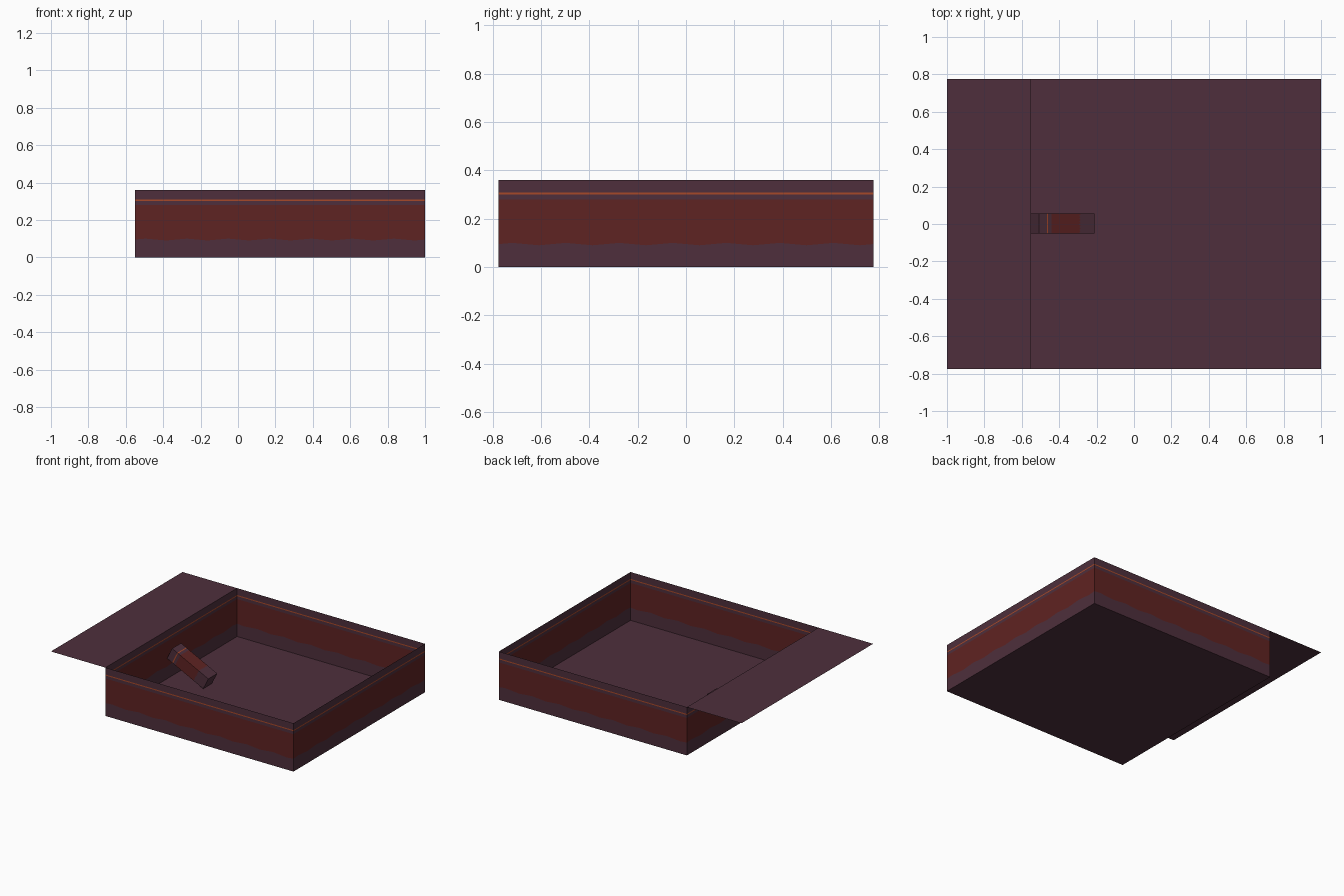
import bpy, math
from mathutils import Vector as V

if "Cube" in bpy.data.objects:
    bpy.data.objects.remove(bpy.data.objects["Cube"])


def colour(name, rgb):
    m = bpy.data.materials.new(name)
    lin = [((c / 255 + 0.055) / 1.055) ** 2.4 for c in rgb]
    m.diffuse_color = (*lin, 1)
    m.use_nodes = True
    m.node_tree.nodes["Principled BSDF"].inputs["Base Color"].default_value = m.diffuse_color
    return m


MATS = [colour("dark plum", (78, 47, 60)),
        colour("deep red", (95, 35, 34)),
        colour("orange trim", (168, 72, 40))]
# Band limits as fractions of panel height, and the colour of each band
LEVELS = [0, 0.265, 0.775, 0.836, 0.858, 1]
BANDS = [0, 1, 0, 2, 0]


def make(name, verts, faces, mats):
    me = bpy.data.meshes.new(name)
    me.from_pydata(verts, [], faces)
    for m in MATS:
        me.materials.append(m)
    for p, i in zip(me.polygons, mats):
        p.material_index = i
    ob = bpy.data.objects.new(name, me)
    bpy.context.collection.objects.link(ob)
    return ob


def banded_panel(name, o, u, v, cols=28):
    """Flat panel from corner o, with bands along v and a wavy lower red edge."""
    o, u, v = V(o), V(u), V(v)
    verts, faces, mats = [], [], []
    for j, t in enumerate(LEVELS):
        for i in range(cols + 1):
            s = i / cols
            wave = 0.014 * math.sin(s * 14 * math.pi) if j == 1 else 0
            verts.append(o + u * s + v * (t + wave))
    n = cols + 1
    for j, b in enumerate(BANDS):
        for i in range(cols):
            a = j * n + i
            faces.append((a, a + 1, a + 1 + n, a + n))
            mats.append(b)
    return make(name, verts, faces, mats)


def plain_panel(name, o, u, v):
    o, u, v = V(o), V(u), V(v)
    return make(name, [o, o + u, o + u + v, o + v], [(0, 1, 2, 3)], [0])


X0, X1, Y, H = -0.55, 1.0, 0.775, 0.36
L, W = X1 - X0, 2 * Y

# Open tray: floor and four thin walls
plain_panel("tray_floor", (X0, -Y, 0), (L, 0, 0), (0, W, 0))
banded_panel("front_wall", (X0, -Y, 0), (L, 0, 0), (0, 0, H))
banded_panel("right_wall", (X1, -Y, 0), (0, W, 0), (0, 0, H))
banded_panel("back_wall", (X1, Y, 0), (-L, 0, 0), (0, 0, H))
banded_panel("left_wall", (X0, Y, 0), (0, -W, 0), (0, 0, H))

# Flat shelf outside the left rim
plain_panel("side_shelf", (-1, -Y, H), (X0 + 1, 0, 0), (0, W, 0))

# Tilted block leaning on the left wall, banded along its length
low = V((-0.252, -0.05, 0.005))
along, up, wide = V((-0.298, 0, 0.147)), V((0.042, 0, 0.085)), V((0, 0.105, 0))
banded_panel("block_top", low + up, wide, along)
banded_panel("block_bottom", low + wide, -wide, along)
banded_panel("block_front", low, up, along)
banded_panel("block_back", low + wide + up, -up, along)
plain_panel("block_low_end", low, wide, up)
plain_panel("block_high_end", low + along, up, wide)
